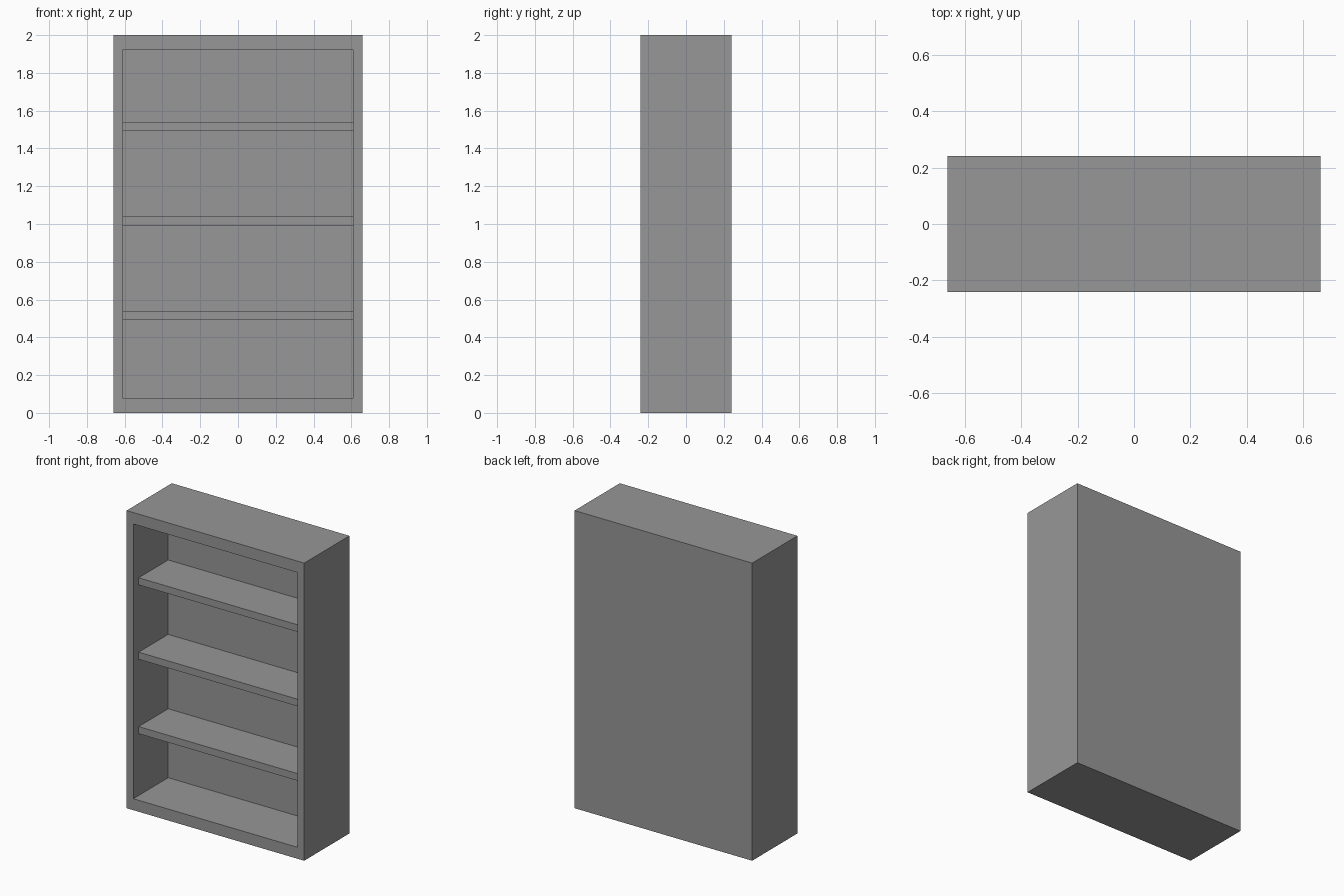
import bpy, bmesh
from mathutils import Vector

if "Cube" in bpy.data.objects:
    bpy.data.objects.remove(bpy.data.objects["Cube"])

W, D, H = 1.32, 0.48, 2.0              # outer size
INNER_X = 0.61                         # half width of the opening
INNER_Z0, INNER_Z1 = 0.077, 1.923      # bottom and top of the opening
BACK_Y = 0.13                          # inside face of the back
SHELF_FRONT = -0.183
SHELF_T = 0.048

grey = bpy.data.materials.new("dark_grey")
grey.diffuse_color = (0.31, 0.31, 0.31, 1)
grey.use_nodes = True
grey.node_tree.nodes["Principled BSDF"].inputs["Base Color"].default_value = grey.diffuse_color


def finish(name, bm):
    bmesh.ops.recalc_face_normals(bm, faces=bm.faces)
    mesh = bpy.data.meshes.new(name)
    bm.to_mesh(mesh)
    bm.free()
    mesh.materials.append(grey)
    obj = bpy.data.objects.new(name, mesh)
    bpy.context.collection.objects.link(obj)
    return obj


def box(lo, hi):
    bm = bmesh.new()
    bmesh.ops.create_cube(bm, size=1)
    lo, hi = Vector(lo), Vector(hi)
    bmesh.ops.scale(bm, vec=hi - lo, verts=bm.verts)
    bmesh.ops.translate(bm, vec=(lo + hi) / 2, verts=bm.verts)
    return bm


# Carcass: one block with the opening sunk into its front face
bm = box((-W / 2, -D / 2, 0), (W / 2, D / 2, H))
front = min(bm.faces, key=lambda f: f.calc_center_median().y)
bmesh.ops.inset_individual(bm, faces=[front], thickness=0.05)
for v in front.verts:
    v.co.x = INNER_X if v.co.x > 0 else -INNER_X
    v.co.z = INNER_Z1 if v.co.z > H / 2 else INNER_Z0
floor = bmesh.ops.extrude_discrete_faces(bm, faces=[front])["faces"][0]
for v in floor.verts:
    v.co.y = BACK_Y
finish("bookcase_carcass", bm)

# Three evenly spaced shelves, set back from the front edge
for i, top in enumerate((0.54, 1.04, 1.54), 1):
    finish(f"shelf_{i}", box((-INNER_X, SHELF_FRONT, top - SHELF_T),
                             (INNER_X, BACK_Y, top)))
